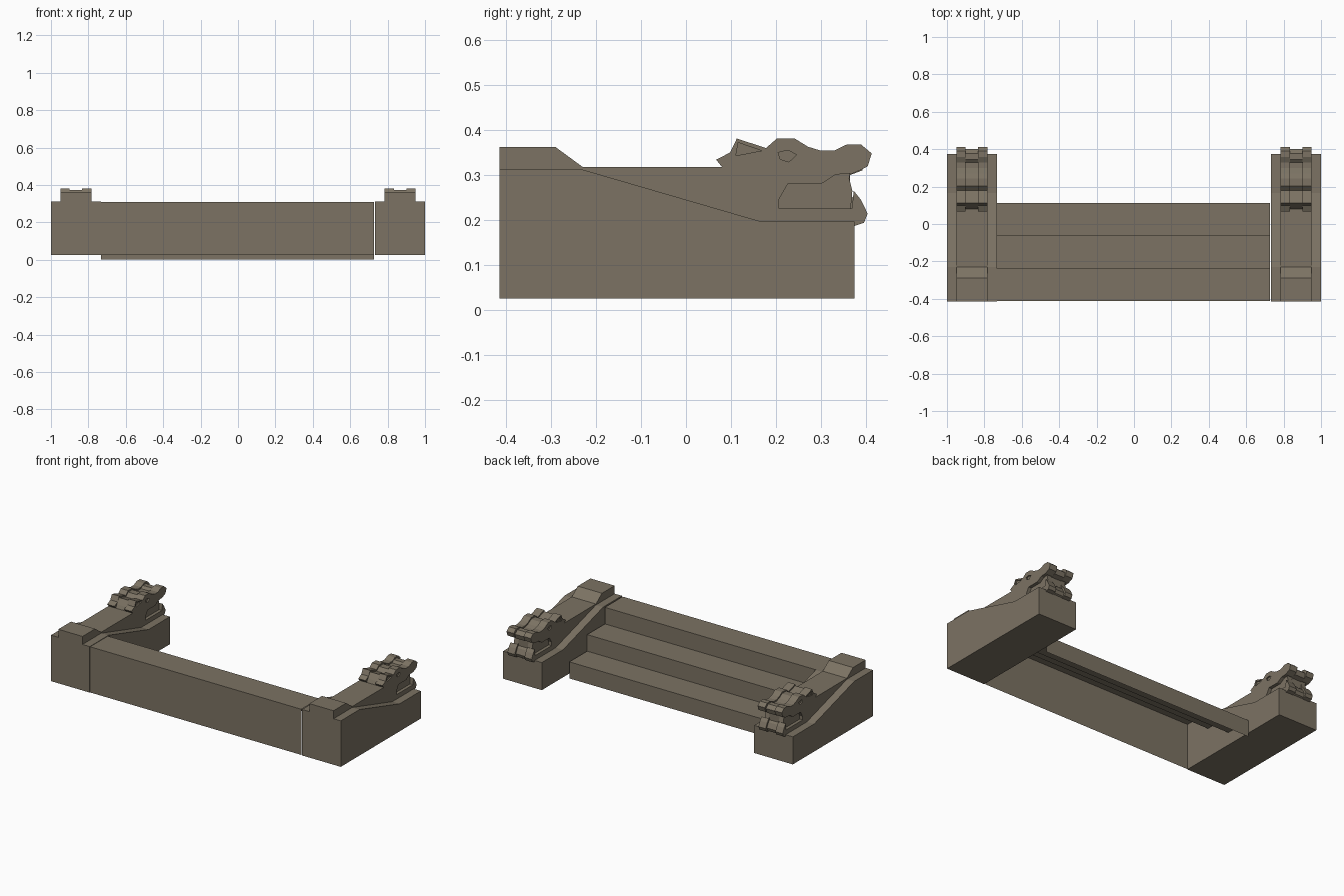
import bpy, bmesh

cube = bpy.data.objects.get("Cube")
if cube:
    bpy.data.objects.remove(cube, do_unlink=True)

stone = bpy.data.materials.new("warm_grey_stone")
stone.use_nodes = True
colour = (0.2, 0.17, 0.125, 1)
stone.diffuse_color = colour
stone.node_tree.nodes["Principled BSDF"].inputs["Base Color"].default_value = colour


def finish(name, bm):
    mesh = bpy.data.meshes.new(name)
    bm.to_mesh(mesh)
    bm.free()
    mesh.materials.append(stone)
    obj = bpy.data.objects.new(name, mesh)
    bpy.context.collection.objects.link(obj)
    return obj


def prism(name, profile, xa, xb):
    """Extrude a (y, z) outline between two x positions."""
    bm = bmesh.new()
    face = bm.faces.new([bm.verts.new((xa, y, z)) for y, z in profile])
    moved = bmesh.ops.extrude_face_region(bm, geom=[face])["geom"]
    verts = [v for v in moved if isinstance(v, bmesh.types.BMVert)]
    bmesh.ops.translate(bm, verts=verts, vec=(xb - xa, 0, 0))
    bmesh.ops.recalc_face_normals(bm, faces=bm.faces)
    return finish(name, bm)


def sheet(name, path, xa, xb):
    """Sweep an open (y, z) path along x as a thin surface."""
    bm = bmesh.new()
    rows = [[bm.verts.new((x, y, z)) for x in (xa, xb)] for y, z in path]
    for a, b in zip(rows, rows[1:]):
        bm.faces.new((a[0], a[1], b[1], b[0]))
    return finish(name, bm)


def carve(obj, profile, xa, xb):
    """Sink a shallow outline into a part."""
    cutter = prism("cutter", profile, xa, xb)
    cutter.hide_render = True
    mod = obj.modifiers.new("carve", 'BOOLEAN')
    mod.operation = 'DIFFERENCE'
    mod.solver = 'EXACT'
    mod.object = cutter
    bpy.context.view_layer.objects.active = obj
    bpy.ops.object.modifier_apply(modifier=mod.name)
    bpy.data.objects.remove(cutter, do_unlink=True)


# Staircase: front wall, then three treads stepping down to the back
FRONT, TREAD, RISE = -0.412, 0.175, 0.1033
steps = [(FRONT, 0.025)]
for i in range(3):
    z = RISE * (3 - i)
    steps += [(FRONT + TREAD * i, z), (FRONT + TREAD * (i + 1), z)]
steps.append((FRONT + TREAD * 3, 0))
sheet("stairs", steps, -0.732, 0.726)

# Side wall outline and the rail on top of it
wall = [(-0.415, 0.025), (0.375, 0.025), (0.375, 0.197), (0.165, 0.197),
        (-0.23, 0.312), (-0.415, 0.312)]
rail = [(-0.415, 0.312), (-0.415, 0.362), (-0.29, 0.362), (-0.23, 0.318),
        (0.08, 0.318), (0.08, 0.2), (-0.23, 0.3)]

# Beast head: cheek outline with ear, brow, snout, open mouth and jaw
skull_top = [(0.08, 0.318), (0.067, 0.334), (0.098, 0.35), (0.113, 0.381),
             (0.178, 0.36), (0.202, 0.381), (0.242, 0.381), (0.271, 0.363),
             (0.3, 0.354), (0.329, 0.354), (0.358, 0.368), (0.389, 0.368),
             (0.413, 0.348), (0.404, 0.319)]
mouth = [(0.373, 0.304), (0.333, 0.301), (0.302, 0.281), (0.227, 0.281),
         (0.207, 0.246), (0.207, 0.225), (0.369, 0.225)]
jaw = [(0.373, 0.265), (0.389, 0.245), (0.404, 0.214), (0.396, 0.194),
       (0.373, 0.186), (0.36, 0.18), (0.08, 0.18)]
cheek = skull_top + mouth + jaw
core = [(y - 0.012 if y > 0.35 else y, z - 0.009) for y, z in skull_top[3:]]
core = [(0.08, 0.318), (0.09, 0.338)] + core + [(0.365, 0.3), (0.365, 0.255)]
core += [(y - 0.012, z) for y, z in jaw[1:4]] + [(0.36, 0.18), (0.08, 0.18)]
tongue = [(0.2, 0.22), (0.2, 0.29), (0.33, 0.306), (0.366, 0.308),
          (0.363, 0.293), (0.37, 0.265), (0.366, 0.22)]
ear = [(0.116, 0.372), (0.168, 0.354), (0.111, 0.343)]
eye = [(0.205, 0.35), (0.227, 0.355), (0.246, 0.345), (0.229, 0.329),
       (0.21, 0.335)]

for label, s in (("left", 1), ("right", -1)):
    prism(label + "_side_wall", wall, s * 0.733, s)
    prism(label + "_rail", rail, s * 0.783, s * 0.95)
    prism(label + "_head_core", core, s * 0.833, s * 0.9)
    for part, inner, outer in (("outer", 0.9, 0.95), ("inner", 0.833, 0.783)):
        out = 1 if outer > inner else -1
        side = prism(f"{label}_{part}_cheek", cheek, s * inner, s * outer)
        for outline in (ear, eye):
            carve(side, outline, s * (outer - out * 0.008), s * (outer + out * 0.02))
        prism(f"{label}_{part}_mouth_filling", tongue,
              s * inner, s * (outer - out * 0.02))
